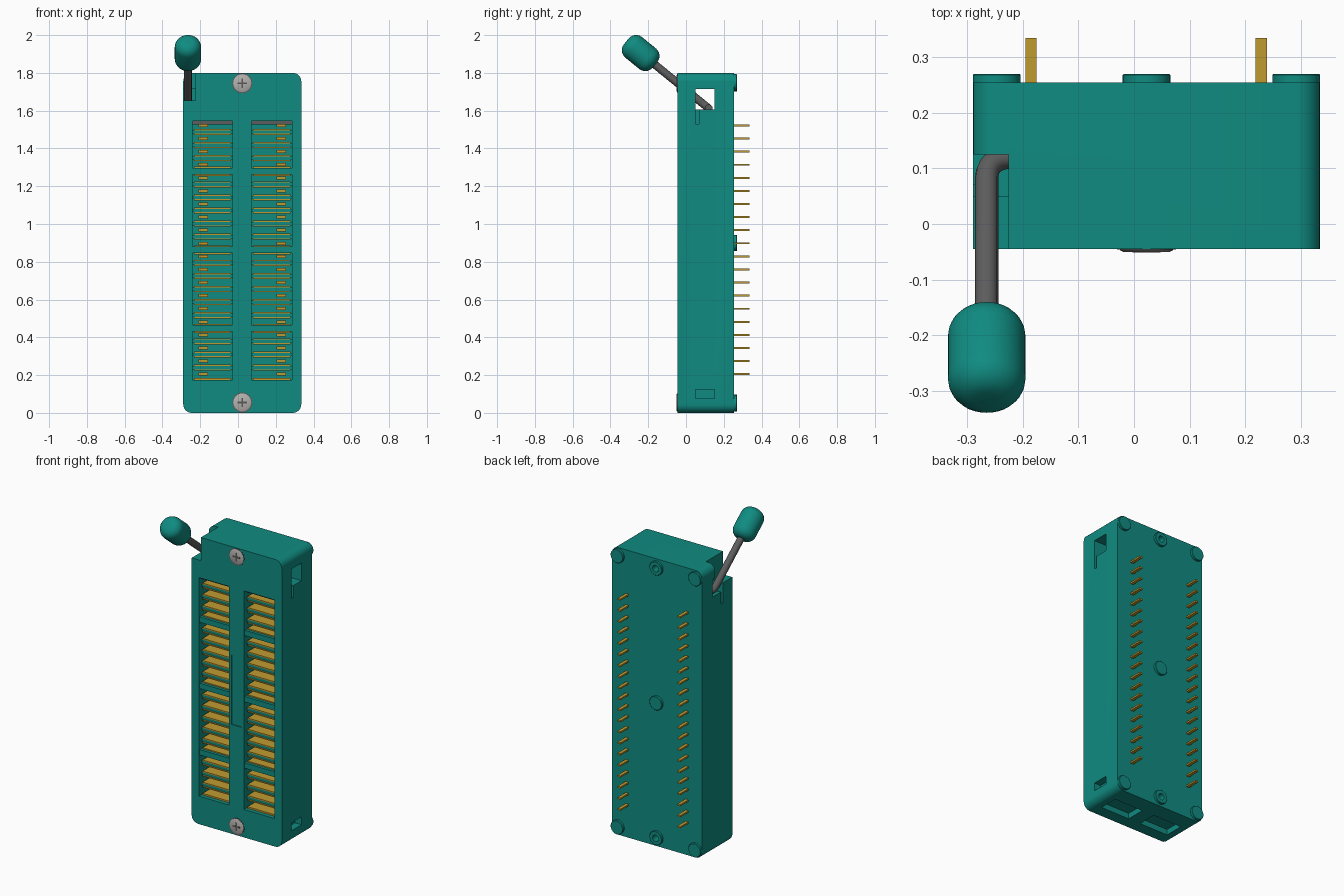
import bpy, bmesh, math
from mathutils import Matrix, Vector

cube = bpy.data.objects.get("Cube")
if cube:
    bpy.data.objects.remove(cube, do_unlink=True)


def material(name, rgb):
    m = bpy.data.materials.new(name)
    m.use_nodes = True
    m.diffuse_color = (*rgb, 1)
    m.node_tree.nodes["Principled BSDF"].inputs["Base Color"].default_value = (*rgb, 1)
    return m


TEAL = material("teal plastic", (0.005, 0.26, 0.22))
GOLD = material("gold contact", (0.53, 0.33, 0.03))
STEEL = material("dark steel", (0.11, 0.11, 0.11))
SILVER = material("screw silver", (0.45, 0.44, 0.42))
DARK = material("screw recess grey", (0.1, 0.1, 0.1))


def finish(bm, name, mat, smooth=True):
    bmesh.ops.recalc_face_normals(bm, faces=bm.faces)
    me = bpy.data.meshes.new(name)
    bm.to_mesh(me)
    bm.free()
    me.materials.append(mat)
    ob = bpy.data.objects.new(name, me)
    bpy.context.collection.objects.link(ob)
    if smooth:
        shade(ob)
    return ob


def shade(ob):
    bpy.ops.object.select_all(action="DESELECT")
    ob.select_set(True)
    bpy.context.view_layer.objects.active = ob
    bpy.ops.object.shade_smooth_by_angle(angle=math.radians(35))


def add_box(bm, x, y, z):
    """Add a box spanning the given (low, high) pairs."""
    spans = (x, y, z)
    centre = Vector([(a + b) / 2 for a, b in spans])
    size = [b - a for a, b in spans]
    bmesh.ops.create_cube(bm, size=1, matrix=Matrix.Translation(centre) @ Matrix.Diagonal((*size, 1)))


def boxes(name, mat, spans):
    bm = bmesh.new()
    for s in spans:
        add_box(bm, *s)
    return finish(bm, name, mat, False)


def lathe(name, mat, profile, place, axis, steps=32):
    """Turn a (radius, height) profile about an axis through place."""
    bm = bmesh.new()
    vs = [bm.verts.new((r, 0, h)) for r, h in profile]
    es = [bm.edges.new(p) for p in zip(vs, vs[1:])]
    bmesh.ops.spin(bm, geom=vs + es, cent=(0, 0, 0), axis=(0, 0, 1),
                   angle=2 * math.pi, steps=steps, use_merge=True)
    bmesh.ops.remove_doubles(bm, verts=bm.verts, dist=1e-5)
    turn = Vector((0, 0, 1)).rotation_difference(Vector(axis)).to_matrix().to_4x4()
    bm.transform(Matrix.Translation(place) @ turn)
    return finish(bm, name, mat)


# Main dimensions
LEFT, RIGHT, FRONT, BACK, TOP = -0.29, 0.335, -0.045, 0.255, 1.8
MID = (LEFT + RIGHT) / 2
PINS, PITCH, FIRST = 20, 0.0693, 0.205
SLOT_Z = (0.175, 1.545)
FLOOR = 0.1
SLOTS = {"right": (-0.24, -0.03), "left": (0.072, 0.285)}
PIN_X = {"right": -0.185, "left": 0.229}
SCREW_Z = (0.055, 1.745)

# Housing with rounded corners
bm = bmesh.new()
add_box(bm, (LEFT, RIGHT), (FRONT, BACK), (0, TOP))
corners = [e for e in bm.edges if abs(e.verts[0].co.y - e.verts[1].co.y) > 0.1]
bmesh.ops.bevel(bm, geom=corners, offset=0.045, segments=6, profile=0.5, affect="EDGES")
body = finish(bm, "housing", TEAL, False)

# Cut the contact slots, lever notch, cross tunnel, side windows and recesses
cuts = [(x, (-0.1, FLOOR), SLOT_Z) for x in SLOTS.values()]
cuts += [
    ((-0.4, -0.226), (-0.1, 0.125), (1.655, 1.9)),
    ((-0.4, 0.4), (0.05, 0.15), (1.605, 1.715)),
    ((-0.4, -0.25), (0.05, 0.07), (1.53, 1.61)),
    ((0.295, 0.4), (0.05, 0.07), (1.53, 1.61)),
    ((0.29, 0.4), (0.05, 0.15), (0.075, 0.125)),
    ((-0.015, 0.055), (-0.1, FRONT + 0.006), (0.685, 1.12)),
    ((-0.22, -0.02), (0.03, 0.15), (-0.1, 0.035)),
    ((0.065, 0.265), (0.03, 0.15), (-0.1, 0.035)),
]
cutters = [boxes("cutter", TEAL, [c]) for c in cuts]
for z in SCREW_Z:
    cutters.append(lathe("cutter", TEAL, [(0, 0), (0.02, 0), (0.02, 0.1), (0, 0.1)],
                         (MID, BACK - 0.04, z), (0, 1, 0)))
bpy.context.view_layer.objects.active = body
for c in cutters:
    c.hide_render = True
    mod = body.modifiers.new("cut", "BOOLEAN")
    mod.operation, mod.solver, mod.object = "DIFFERENCE", "EXACT", c
    bpy.ops.object.modifier_apply(modifier=mod.name)
    bpy.data.objects.remove(c, do_unlink=True)
shade(body)

# Contacts, ribs and pins for each row
for side, (x0, x1) in SLOTS.items():
    px = PIN_X[side]
    ribs, plates, pads, pins = [], [], [], []
    for i in range(PINS):
        z = FIRST + i * PITCH
        pins.append(((px - 0.01, px + 0.01), (FLOOR, 0.335), (z - 0.005, z + 0.005)))
        pads.append(((px - 0.025, px + 0.025), (FLOOR - 0.03, FLOOR), (z - 0.008, z + 0.008)))
        if i < PINS - 1:
            r = z + PITCH / 2
            wide = i in (3, 9, 15)
            h = 0.017 if wide else 0.009
            ribs.append(((x0, x1), (-0.038 if wide else -0.015, FLOOR), (r - h, r + h)))
            for s in (-1, 1):
                a, b = sorted((r + s * h, r + s * (h + 0.007)))
                plates.append(((x0 + 0.008, x1 - 0.008), (-0.02, FLOOR), (a, b)))
    low = SLOT_Z[0]
    plates.append(((x0 + 0.008, x1 - 0.008), (-0.02, FLOOR), (low, low + 0.01)))
    boxes(side + "_slot_ribs", TEAL, ribs)
    boxes(side + "_contact_plates", GOLD, plates)
    boxes(side + "_contact_pads", GOLD, pads)
    boxes(side + "_solder_pins", GOLD, pins)
    boxes(side + "_slot_end_bar", STEEL, [((x0, x1), (-0.02, FLOOR), (1.528, SLOT_Z[1]))])

# Cross-head screws on the front
for label, z in zip(("lower", "upper"), SCREW_Z):
    place = (MID, FRONT + 0.002, z)
    lathe(label + "_screw_rim", DARK, [(0.053, 0), (0.053, 0.003), (0, 0.003)], place, (0, -1, 0))
    lathe(label + "_screw_head", SILVER,
          [(0.048, 0), (0.048, 0.004), (0.042, 0.007), (0, 0.007)], place, (0, -1, 0))
    y = (FRONT - 0.0065, FRONT - 0.004)
    boxes(label + "_screw_cross", DARK, [
        ((MID - 0.025, MID + 0.025), y, (z - 0.005, z + 0.005)),
        ((MID - 0.005, MID + 0.005), y, (z - 0.025, z + 0.025))])

# Standoff feet on the back
foot = [(0.043, -0.005), (0.043, 0.013), (0.041, 0.015), (0, 0.015)]
spots = [(x, z) for x in (LEFT + 0.043, RIGHT - 0.043) for z in (0.05, 1.75)] + [(MID, 0.9)]
for n, (x, z) in enumerate(spots):
    lathe(f"foot_{n + 1}", TEAL, foot, (x, BACK, z), (0, 1, 0))
ring = [(0.02, -0.005), (0.02, 0.015), (0.041, 0.015), (0.043, 0.013), (0.043, -0.005)]
for label, z in zip(("lower", "upper"), SCREW_Z):
    lathe(label + "_ring_foot", TEAL, ring, (MID, BACK, z), (0, 1, 0))

# Bent lever rod running through the cross tunnel
axis = Vector((0, -0.775, 0.63)).normalized()
knob_at = Vector((-0.265, -0.24, 1.905))
elbow = knob_at + axis * -0.465
curve = bpy.data.curves.new("lever_rod", "CURVE")
curve.dimensions = "3D"
curve.bevel_depth = 0.021
curve.bevel_resolution = 4
curve.use_fill_caps = True
spline = curve.splines.new("POLY")
start, end = elbow + axis * 0.05, elbow + Vector((0.05, 0, 0))
path = [knob_at]
for k in range(7):
    t = k / 6
    path.append(start * (1 - t) ** 2 + elbow * 2 * t * (1 - t) + end * t * t)
path.append(Vector((0.26, elbow.y, elbow.z)))
spline.points.add(len(path) - 1)
for p, co in zip(spline.points, path):
    p.co = (*co, 1)
spline.use_smooth = True
curve.materials.append(STEEL)
rod = bpy.data.objects.new("lever_rod", curve)
bpy.context.collection.objects.link(rod)

# Rounded lever knob
half, radius, fillet = 0.098, 0.07, 0.05
profile = [(0, -half)]
for s in (-1, 1):
    for k in range(7):
        a = math.radians(15 * (k if s < 0 else 6 - k))
        profile.append((radius - fillet + fillet * math.sin(a),
                        s * (half - fillet + fillet * math.cos(a))))
profile.append((0, half))
lathe("lever_knob", TEAL, profile, knob_at, axis)
